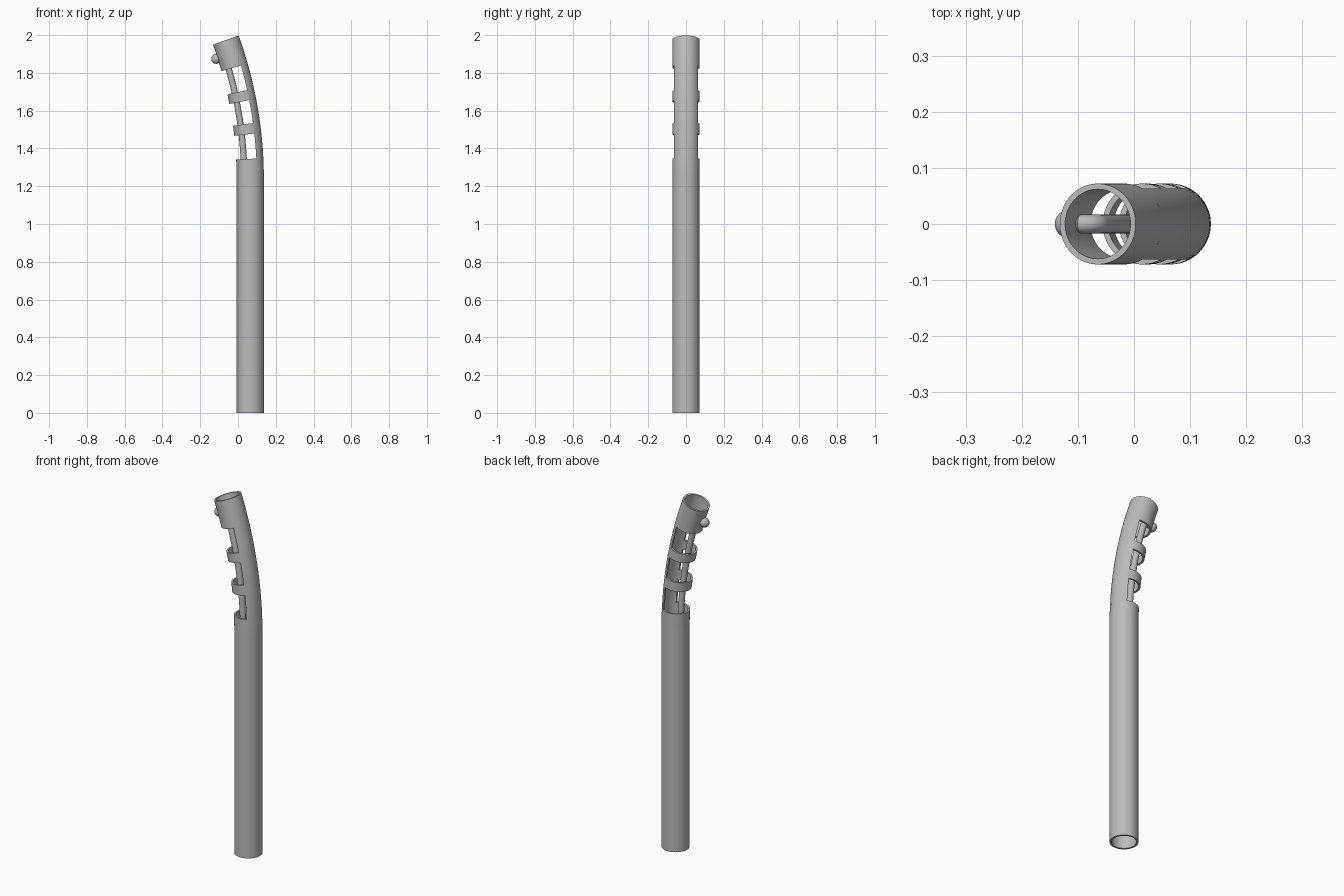
import bpy, bmesh
from math import sin, cos, acos, pi, radians
from mathutils import Vector

if "Cube" in bpy.data.objects:
    bpy.data.objects.remove(bpy.data.objects["Cube"])

OUTER, INNER = 0.072, 0.062      # tube radii
AXIS_X = 0.065                   # axis of the straight part
BEND_Z, BEND_R = 1.235, 2.17     # where the bend starts, and its radius
CUT_X = 0.035                    # depth of the side windows

grey = bpy.data.materials.new("metal_grey")
grey.use_nodes = True
grey.diffuse_color = (0.5, 0.5, 0.5, 1)
grey.node_tree.nodes["Principled BSDF"].inputs["Base Color"].default_value = (0.5, 0.5, 0.5, 1)


def along(degrees):
    """Distance along the axis at a given bend angle."""
    return BEND_Z + BEND_R * radians(degrees)


def place(s, x, y=0):
    """Point at distance s along the axis, offset x and y from it."""
    if s <= BEND_Z:
        return Vector((AXIS_X + x, y, s))
    a = (s - BEND_Z) / BEND_R
    r = BEND_R + x
    return Vector((AXIS_X - BEND_R + r * cos(a), y, BEND_Z + r * sin(a)))


def finish(obj):
    obj.data.materials.clear()
    obj.data.materials.append(grey)
    bpy.ops.object.select_all(action="DESELECT")
    obj.select_set(True)
    bpy.context.view_layer.objects.active = obj
    bpy.ops.object.shade_smooth_by_angle(angle=radians(35))


def shell(name, stations, outer_arc, inner_arc, count):
    """Sweep a thick arc (angle ranges for each wall) through the stations."""
    def arc(r, span, s):
        angles = [span[0] + (span[1] - span[0]) * i / count for i in range(count + 1)]
        return [place(s, r * cos(a), r * sin(a)) for a in angles]

    bm = bmesh.new()
    closed = abs(outer_arc[1] - outer_arc[0] - 2 * pi) < 0.001
    rings = []
    for s in stations:
        out, inn = arc(OUTER, outer_arc, s), arc(INNER, inner_arc, s)
        if closed:
            out[-1], inn[-1] = out[0], inn[0]
        rings.append([[bm.verts.new(p) for p in row] for row in (out, inn)])
    for low, high in zip(rings, rings[1:]):
        for wall in (0, 1):
            for i in range(count):
                bm.faces.new((low[wall][i], low[wall][i + 1], high[wall][i + 1], high[wall][i]))
        if not closed:
            for i in (0, count):
                bm.faces.new((low[0][i], high[0][i], high[1][i], low[1][i]))
    for out, inn in (rings[0], rings[-1]):
        for i in range(count):
            bm.faces.new((out[i], out[i + 1], inn[i + 1], inn[i]))
    bmesh.ops.remove_doubles(bm, verts=bm.verts, dist=0.00001)
    bmesh.ops.recalc_face_normals(bm, faces=bm.faces)
    mesh = bpy.data.meshes.new(name)
    bm.to_mesh(mesh)
    bm.free()
    obj = bpy.data.objects.new(name, mesh)
    bpy.context.collection.objects.link(obj)
    finish(obj)


def steps(start, end, n):
    return [start + (end - start) * i / n for i in range(n + 1)]


full = (0, 2 * pi)
out_cut, in_cut = acos(CUT_X / OUTER), acos(CUT_X / INNER)
window_start, collar_start, tip = along(2.9), along(15.9), along(19.9)

# Straight tube, open at both ends, and the collar at the bent tip
shell("main_tube", [0] + steps(BEND_Z, window_start, 4), full, full, 64)
shell("tip_collar", steps(collar_start, tip, 6), full, full, 64)

# Spine left standing behind the windows
shell("bent_spine", steps(window_start, collar_start, 20),
      (-out_cut, out_cut), (-in_cut, in_cut), 24)

# Bands between the windows
for name, a, b in (("lower_band", 6.35, 7.8), ("upper_band", 11.0, 12.4)):
    shell(name, steps(along(a), along(b), 2),
          (out_cut, 2 * pi - out_cut), (in_cut, 2 * pi - in_cut), 44)

# Pull wire: follows the bend, then turns out through the collar wall
WIRE_X, TURN = -0.032, 0.03
knob_s = along(17.8)
path = [place(s, WIRE_X) for s in [0.15] + steps(BEND_Z, knob_s - TURN, 24)]
for i in range(1, 9):
    t = pi / 2 * i / 8
    path.append(place(knob_s - TURN + TURN * sin(t), WIRE_X - TURN * (1 - cos(t))))
path.append(place(knob_s, -0.08))
curve = bpy.data.curves.new("pull_wire", "CURVE")
curve.dimensions = "3D"
curve.bevel_depth = 0.0165
curve.bevel_resolution = 6
curve.use_fill_caps = True
line = curve.splines.new("POLY")
line.points.add(len(path) - 1)
for point, co in zip(line.points, path):
    point.co = (*co, 1)
wire = bpy.data.objects.new("pull_wire", curve)
bpy.context.collection.objects.link(wire)
bpy.ops.object.select_all(action="DESELECT")
wire.select_set(True)
bpy.context.view_layer.objects.active = wire
bpy.ops.object.convert(target="MESH")
finish(bpy.context.object)

# Knob that anchors the wire outside the collar
bpy.ops.mesh.primitive_uv_sphere_add(segments=32, ring_count=16, radius=0.026,
                                     location=place(knob_s, -0.08))
knob = bpy.context.object
knob.name = "wire_knob"
finish(knob)
